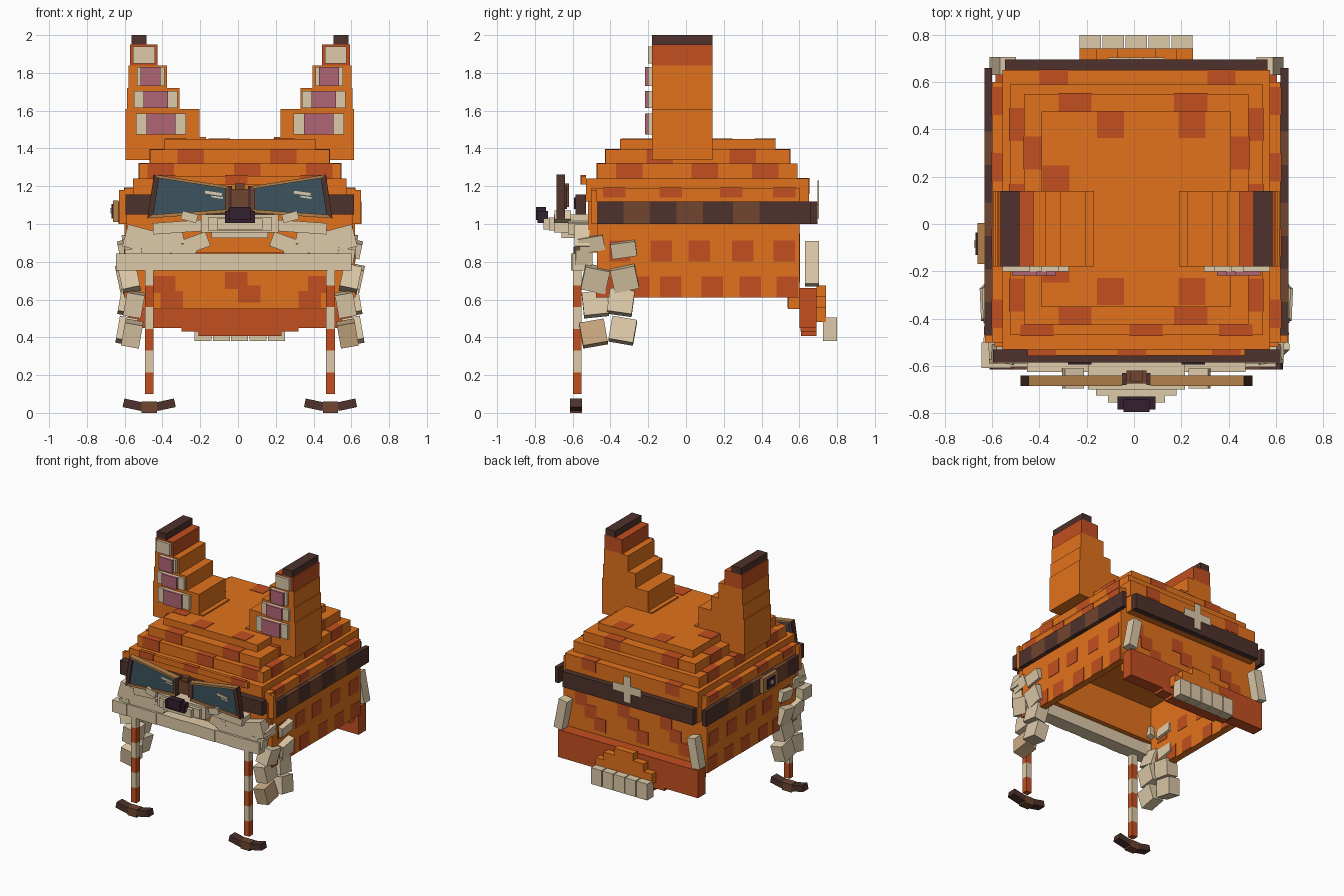
import bpy, bmesh, math
from mathutils import Matrix

cube = bpy.data.objects.get("Cube")
if cube:
    bpy.data.objects.remove(cube, do_unlink=True)

CX = 0.01  # centre line of the mirrored parts


def lin(h):
    c = [int(h[i:i + 2], 16) / 255 for i in (0, 2, 4)]
    return [v / 12.92 if v <= 0.04045 else ((v + 0.055) / 1.055) ** 2.4 for v in c] + [1]


MATS = {}
for name, h in {"orange": "E2721C", "rust": "C24F20", "dark brown": "4E322C", "mid brown": "70462E",
                "tan": "B2804A", "cream": "DECAA9", "lens blue": "3C525D", "pink": "B06676",
                "nose black": "32202D", "light tan": "CAAA82"}.items():
    m = bpy.data.materials.new(name)
    m.use_nodes = True
    m.diffuse_color = lin(h)
    m.node_tree.nodes["Principled BSDF"].inputs["Base Color"].default_value = lin(h)
    m.node_tree.nodes["Principled BSDF"].inputs["Roughness"].default_value = 0.8
    MATS[name] = m


class Part:
    """One object made of boxes and flat prisms."""

    def __init__(self, name):
        self.name, self.bm, self.mats = name, bmesh.new(), []

    def idx(self, mat):
        if mat not in self.mats:
            self.mats.append(mat)
        return self.mats.index(mat)

    def box(self, x0, x1, y0, y1, z0, z1, mat, rot=(0, 0, 0), mirror=False):
        for s in ((1, -1) if mirror else (1,)):
            r = [math.radians(a) for a in (rot[0], rot[1] * s, rot[2] * s)]
            mtx = (Matrix.Translation((s * (x0 + x1) / 2 + CX, (y0 + y1) / 2, (z0 + z1) / 2))
                   @ Matrix.Rotation(r[2], 4, 'Z') @ Matrix.Rotation(r[1], 4, 'Y') @ Matrix.Rotation(r[0], 4, 'X')
                   @ Matrix.Diagonal((x1 - x0, y1 - y0, z1 - z0, 1)))
            vs = bmesh.ops.create_cube(self.bm, size=1, matrix=mtx)["verts"]
            for f in {f for v in vs for f in v.link_faces}:
                f.material_index = self.idx(mat)

    def prism(self, pts, y0, y1, mat, mirror=False):
        for s in ((1, -1) if mirror else (1,)):
            a = [self.bm.verts.new((s * x + CX, y0, z)) for x, z in pts]
            b = [self.bm.verts.new((s * x + CX, y1, z)) for x, z in pts]
            n = len(pts)
            fs = [self.bm.faces.new(a), self.bm.faces.new(b)]
            fs += [self.bm.faces.new((a[i], a[(i + 1) % n], b[(i + 1) % n], b[i])) for i in range(n)]
            bmesh.ops.recalc_face_normals(self.bm, faces=fs)
            for f in fs:
                f.material_index = self.idx(mat)

    def done(self):
        me = bpy.data.meshes.new(self.name)
        self.bm.to_mesh(me)
        self.bm.free()
        for m in self.mats:
            me.materials.append(MATS[m])
        bpy.context.collection.objects.link(bpy.data.objects.new(self.name, me))


# Hollow hood: side, back and front walls
p = Part("hood_walls")
p.box(0.56, 0.61, -0.47, 0.6, 0.61, 1.12, "orange", mirror=True)
p.box(-0.56, 0.56, 0.54, 0.6, 0.55, 1.12, "orange")
p.box(-0.56, 0.56, 0.6, 0.65, 1.0, 1.12, "orange")
p.box(-0.6, 0.6, -0.52, -0.47, 0.85, 1.12, "orange")
p.box(0.6, 0.64, -0.5, -0.47, 1.0, 1.18, "orange", mirror=True)
p.done()

# Stepped roof: half width, front, back, bottom, top
p = Part("stepped_roof")
for hw, y0, y1, z0, z1 in [(0.61, -0.5, 0.6, 1.12, 1.19), (0.565, -0.53, 0.65, 1.12, 1.24),
                           (0.535, -0.47, 0.59, 1.24, 1.32), (0.475, -0.425, 0.55, 1.32, 1.395),
                           (0.4, -0.35, 0.475, 1.395, 1.45)]:
    p.box(-hw, hw, y0, y1, z0, z1, "orange")
p.box(-0.46, 0.46, -0.555, -0.53, 1.21, 1.255, "orange")
for x in (-0.4, -0.02, 0.38):
    p.box(x - 0.06, x + 0.06, -0.559, -0.53, 1.209, 1.259, "rust")
p.done()

# Rust patches as thin plates
p = Part("fur_patches")
T, H = 0.003, 0.057
for x, y in [(-0.11, 0.42), (0.235, 0.42), (-0.11, -0.285), (0.235, -0.285), (-0.34, 0.19), (-0.34, -0.19)]:
    p.box(x - H, x + H, y - H, y + H, 1.45, 1.45 + T, "rust")
for x in (-0.26, 0.23):      # roof steps, front and back, wrapping onto the risers
    p.box(x - 0.07, x + 0.07, -0.425 - T, -0.35, 1.32, 1.395 + T, "rust")
    p.box(x - 0.07, x + 0.07, 0.475, 0.55 + T, 1.32, 1.395 + T, "rust")
for x in (-0.42, 0.04, 0.42):
    p.box(x - 0.07, x + 0.07, -0.47 - T, -0.425, 1.24, 1.32 + T, "rust")
for x in (-0.35, 0.36):
    p.box(x - 0.06, x + 0.06, 0.59, 0.65 + T, 1.16, 1.24 + T, "rust")
for y in (-0.14, 0.3):
    p.box(0.4, 0.475 + T, y - 0.07, y + 0.07, 1.32, 1.395 + T, "rust", mirror=True)
for y in (-0.3, 0.1, 0.42):
    p.box(0.475, 0.535 + T, y - 0.07, y + 0.07, 1.24, 1.32 + T, "rust", mirror=True)
for y in (-0.38, -0.08, 0.24, 0.52):
    p.box(0.565, 0.61 + T, y - 0.06, y + 0.06, 1.14, 1.19 + T, "rust", mirror=True)
for z, ys in [(0.665, (-0.42, -0.25, -0.08, 0.14, 0.34, 0.535)), (0.855, (-0.35, -0.13, 0.07, 0.3, 0.52))]:
    for y in ys:             # both faces of the side walls
        p.box(0.61, 0.61 + T, y - H, y + H, z - H + 0.004, z + H, "rust", mirror=True)
        if y < 0.5:
            p.box(0.56 - T, 0.56, y - 0.05, y + 0.05, z - 0.05, z + 0.05, "rust", mirror=True)
for i in range(3):           # diagonal stairs on the back
    for x in (-0.42, -0.06, 0.3):
        cx, z = x + 0.08 * i, 0.74 + 0.08 * i
        p.box(cx - 0.05, cx + 0.05, 0.6, 0.6 + T, z - 0.05, z + 0.05, "rust")
for x, z in [(-0.36, 0.6), (-0.02, 0.7), (0.05, 0.63), (0.37, 0.6), (-0.4, 0.68), (0.42, 0.68)]:
    p.box(x - 0.06, x + 0.06, 0.54 - T, 0.54, z - 0.045, z + 0.045, "rust")
p.done()

# Ears with pale and pink inner plates
p = Part("ears")
for x0, x1, z0, z1, m in [(0.18, 0.605, 1.34, 1.46, "orange"), (0.215, 0.605, 1.46, 1.61, "orange"),
                          (0.32, 0.597, 1.61, 1.72, "orange"), (0.385, 0.59, 1.72, 1.84, "orange"),
                          (0.435, 0.583, 1.84, 1.95, "rust"), (0.495, 0.575, 1.95, 2.0, "dark brown")]:
    p.box(x0, x1, -0.18, 0.14, z0, z1, m, mirror=True)
for x0, x1, z0, z1 in [(0.285, 0.55, 1.475, 1.585), (0.33, 0.56, 1.615, 1.705),
                       (0.4, 0.545, 1.73, 1.83), (0.45, 0.565, 1.85, 1.94)]:
    p.box(x0, x1, -0.2, -0.18, z0, z1, "cream", mirror=True)
for x0, x1, z0, z1 in [(0.34, 0.495, 1.475, 1.585), (0.38, 0.51, 1.615, 1.705), (0.42, 0.525, 1.73, 1.83)]:
    p.box(x0, x1, -0.217, -0.2, z0, z1, "pink", mirror=True)
p.done()

# Strap running round the hood
p = Part("head_strap")
edges = [-0.47, -0.33, -0.19, -0.05, 0.09, 0.25, 0.39, 0.66]
for i in range(7):
    p.box(0.61, 0.643, edges[i], edges[i + 1], 1.0, 1.12, ("dark brown", "mid brown")[i % 2], mirror=True)
p.box(-0.555, 0.555, 0.65, 0.695, 1.0, 1.12, "dark brown")
p.box(-0.605, 0.605, -0.585, -0.53, 1.05, 1.155, "dark brown")
p.done()

# Cross on the back and badge on one side
p = Part("back_cross")
p.box(-0.12, 0.12, 0.695, 0.704, 1.1, 1.16, "cream")
p.box(-0.03, 0.03, 0.695, 0.704, 1.03, 1.23, "cream")
p.done()
p = Part("side_badge")
p.box(-0.672, -0.643, -0.17, 0.005, 1.01, 1.125, "tan")
p.box(-0.68, -0.672, -0.13, -0.035, 1.03, 1.105, "nose black")
p.box(-0.686, -0.68, -0.1, -0.07, 1.055, 1.085, "cream")
p.done()

# Goggles: a sloped quad frame around each lens
p = Part("goggles")
outer = [(0.06, 1.06), (0.06, 1.2), (0.455, 1.262), (0.49, 1.03)]
inner = [(0.08, 1.076), (0.08, 1.188), (0.428, 1.243), (0.458, 1.05)]
for i, m in enumerate(("mid brown", "tan", "dark brown", "tan")):
    j = (i + 1) % 4
    p.prism([outer[i], outer[j], inner[j], inner[i]], -0.685, -0.64, m, mirror=True)
p.prism(inner, -0.672, -0.652, "lens blue", mirror=True)
p.box(-0.042, 0.042, -0.675, -0.62, 1.09, 1.185, "mid brown")
p.box(0.042, 0.06, -0.68, -0.63, 1.08, 1.2, "dark brown", mirror=True)
p.box(-0.025, 0.025, -0.665, -0.62, 1.185, 1.215, "mid brown")
for x in (-0.14, 0.33):      # lens glints
    p.box(x - 0.045, x + 0.045, -0.677, -0.672, 1.155, 1.17, "cream", rot=(0, 8, 0))
    p.box(x - 0.01, x + 0.05, -0.677, -0.672, 1.137, 1.146, "cream", rot=(0, 8, 0))
p.done()

# Eyes hidden behind the lenses
p = Part("eyes")
p.box(0.19, 0.29, -0.594, -0.585, 1.08, 1.14, "nose black", mirror=True)
p.done()

# Muzzle and nose
p = Part("muzzle")
for hw, y0, z0, z1 in [(0.205, -0.7, 0.955, 1.05), (0.17, -0.725, 0.965, 1.035), (0.12, -0.755, 0.97, 1.03)]:
    p.box(-hw, hw, y0, -0.52, z0, z1, "cream")
p.box(-0.15, 0.15, -0.66, -0.52, 0.925, 0.955, "cream")
p.done()
p = Part("nose")
p.box(-0.08, 0.08, -0.785, -0.73, 1.005, 1.07, "nose black")
p.box(-0.055, 0.055, -0.795, -0.74, 1.02, 1.09, "nose black")
p.done()

# Pale chin band and cheek fur on the front
p = Part("chin_band")
for i in range(10):
    x = -0.655 + 0.1245 * i
    p.box(x, x + 0.1245, -0.608 + 0.004 * (i % 2), -0.5, 0.755, 0.845, "cream")
p.done()
p = Part("cheek_fur")
for x, z, w, h, a in [(0.53, 0.92, 0.16, 0.12, -15), (0.39, 0.93, 0.18, 0.1, 12), (0.23, 0.9, 0.13, 0.08, 20),
                      (0.47, 0.86, 0.2, 0.07, 6), (0.31, 0.865, 0.16, 0.06, -12)]:
    p.box(x - w / 2, x + w / 2, -0.59, -0.51, z - h / 2, z + h / 2, "cream", rot=(0, a, 0), mirror=True)
p.box(0.16, 0.46, -0.625, -0.51, 0.955, 1.015, "cream", rot=(0, 4, 0), mirror=True)
p.box(0.225, 0.31, -0.695, -0.61, 1.015, 1.06, "cream", rot=(0, -15, 0), mirror=True)
p.box(0.51, 0.6, -0.59, -0.5, 0.79, 0.87, "cream", rot=(0, 10, 8), mirror=True)
p.done()

# Hanging fur tufts on the front of each side
p = Part("side_fur")
for x, y, z, a in [(0.595, -0.33, 0.87, 8), (0.585, -0.48, 0.71, -12), (0.6, -0.325, 0.715, 12),
                   (0.56, -0.48, 0.575, 6), (0.59, -0.345, 0.585, -8), (-0.57, -0.49, 0.42, 10),
                   (0.6, -0.335, 0.435, -10), (0.57, -0.5, 0.9, 10)]:
    h = 0.04 if z > 0.8 else 0.062
    tilt = (-10 if z < 0.6 else 12) * (1 if x > 0 else -1)
    p.box(x - 0.048, x + 0.048, y - 0.066, y + 0.066, z - h, z + h, "cream", rot=(a, tilt, 0), mirror=x > 0)
p.box(0.522, 0.618, -0.556, -0.424, 0.358, 0.482, "light tan", rot=(10, -10, 0))
p.done()

# Back collar, stepped tail tuft and its pale teeth
p = Part("back_collar")
p.box(-0.595, 0.595, 0.6, 0.69, 0.45, 0.66, "rust")
p.box(-0.31, 0.31, 0.605, 0.69, 0.43, 0.45, "rust")
p.box(-0.22, 0.22, 0.61, 0.69, 0.408, 0.43, "rust")
p.done()
p = Part("tail_tuft")
for hw, z0, z1 in [(0.24, 0.48, 0.56), (0.17, 0.56, 0.62), (0.08, 0.62, 0.675)]:
    p.box(-hw, hw, 0.69, 0.742, z0, z1, "orange")
for i in range(5):
    x = -0.24 + 0.097 * i
    p.box(x, x + 0.09, 0.725, 0.8, 0.38, 0.505, "cream")
p.done()
p = Part("back_corner_fur")
p.box(0.53, 0.6, 0.63, 0.705, 0.675, 0.905, "cream", rot=(0, -11, 0), mirror=True)
p.done()

# Striped front posts with three-block feet
p = Part("front_posts")
for i in range(6):
    z = 0.1 + 0.115 * i
    p.box(0.457, 0.503, -0.597, -0.552, z, z + 0.115, ("rust", "cream")[i % 2], mirror=True)
p.done()
p = Part("post_feet")
p.box(0.44, 0.52, -0.615, -0.55, 0.0, 0.06, "mid brown", mirror=True)
for c, a in ((0.567, -12), (0.393, 12)):
    p.box(c - 0.05, c + 0.05, -0.615, -0.55, 0.02, 0.066, "dark brown", rot=(0, a, 0), mirror=True)
p.done()
